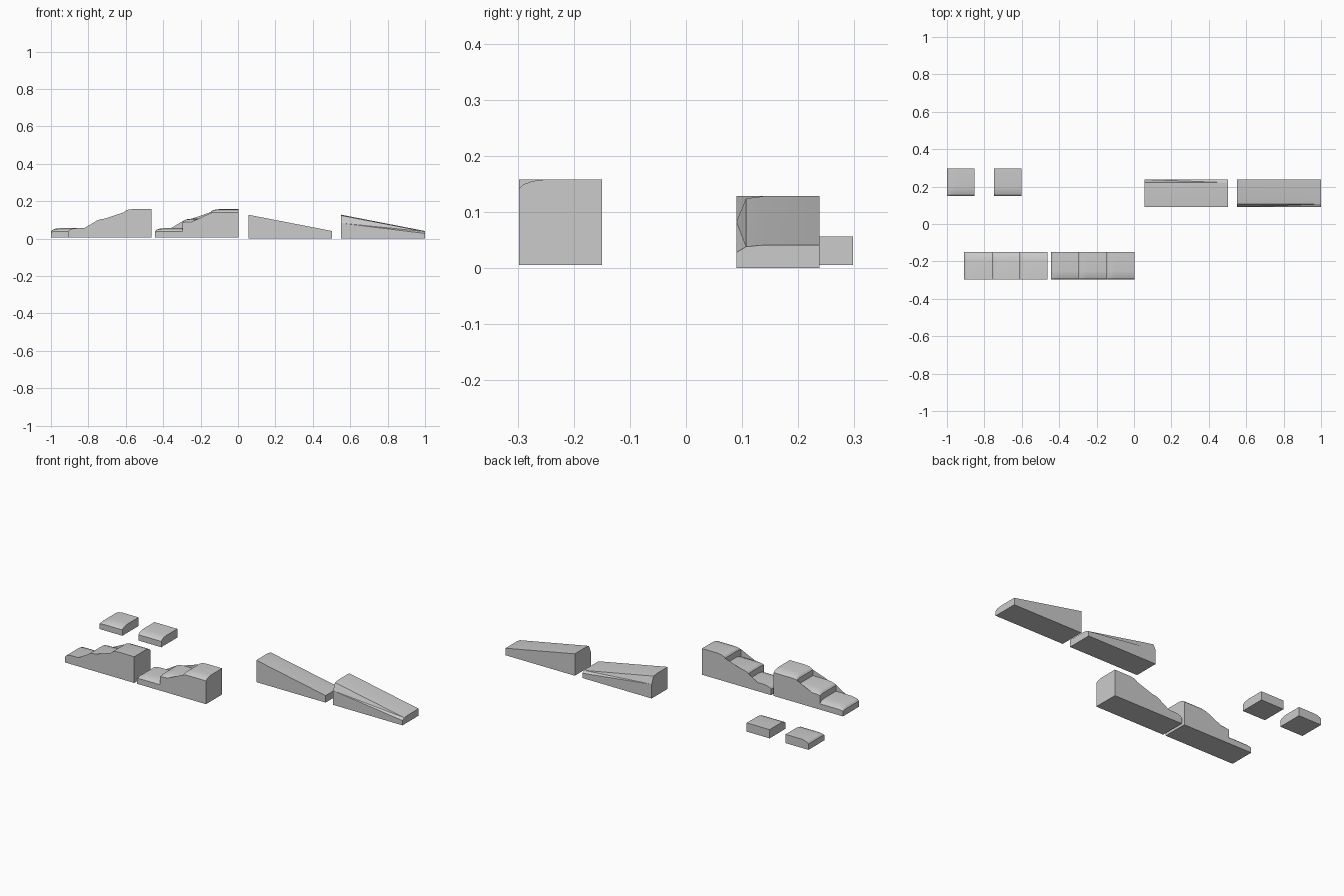
import bpy, bmesh
from math import hypot, radians

if "Cube" in bpy.data.objects:
    bpy.data.objects.remove(bpy.data.objects["Cube"])

W = 0.148                      # width of every block
# Worn-edge profile: distance in from the edge, drop below the full height
WORN = [(0, 0.017), (0.008, 0.009), (0.024, 0.003), (0.048, 0)]


def drop(d):
    for (a, p), (b, q) in zip(WORN, WORN[1:]):
        if d <= b:
            return p + (q - p) * (d - a) / (b - a)
    return 0


def loft(name, rings):
    """Skin a list of equal closed rings and cap both ends."""
    bm = bmesh.new()
    vs = [[bm.verts.new(p) for p in r] for r in rings]
    n = len(vs[0])
    for a, b in zip(vs, vs[1:]):
        for i in range(n):
            j = (i + 1) % n
            bm.faces.new((a[i], a[j], b[j], b[i]))
    bm.faces.new(vs[0][::-1])
    bm.faces.new(vs[-1])
    bmesh.ops.triangulate(bm, faces=bm.faces[:])
    bmesh.ops.recalc_face_normals(bm, faces=bm.faces[:])
    me = bpy.data.meshes.new(name)
    bm.to_mesh(me)
    bm.free()
    ob = bpy.data.objects.new(name, me)
    bpy.context.collection.objects.link(ob)
    bpy.context.view_layer.objects.active = ob
    ob.select_set(True)
    bpy.ops.object.shade_smooth_by_angle(angle=radians(20))
    ob.select_set(False)


def stepped(name, x0, y0, base, steps, tread, worn_left, worn_back):
    """Block of one or more treads, worn along one long side."""
    rings = []
    for d in [w[0] for w in WORN] + [W]:
        y = y0 + W - d if worn_back else y0 + d
        side = drop(d)
        ring = [(x0 + steps * tread, y, base), (x0, y, base)]
        for s in range(steps):
            top = base + 0.051 * (s + 1)
            for u in [w[0] for w in WORN] + [tread]:
                nose = drop(u) if worn_left else 0
                ring.append((x0 + s * tread + u, y, top - min(hypot(nose, side), 0.021)))
        rings.append(ring)
    loft(name, rings)


def ramp(name, x0, x1, y0, worn_back):
    """Sloping block with one long top edge worn down."""
    rings = []
    for x, heights in ((x0, (0.083, 0.124, 0.128)), (x1, (0.028, 0.038, 0.041))):
        prof = [(W, 0), (0, 0)] + list(zip((0, 0.017, 0.048), heights)) + [(W, heights[2])]
        rings.append([(x, y0 + W - d if worn_back else y0 + d, z) for d, z in prof])
    loft(name, rings)


# Single blocks
stepped("corner_block", -1.0, 0.15, 0.005, 1, W, True, False)
stepped("edge_block", -0.749, 0.15, 0.005, 1, W, False, False)

# Stairs, worn on opposite sides
stepped("stairs_left", -0.909, -0.298, 0.005, 3, 0.149, True, True)
stepped("stairs_right", -0.445, -0.298, 0.005, 3, 0.149, True, False)

# Ramps, worn on opposite sides
ramp("ramp_left", 0.055, 0.503, 0.09, True)
ramp("ramp_right", 0.552, 1.0, 0.09, False)
